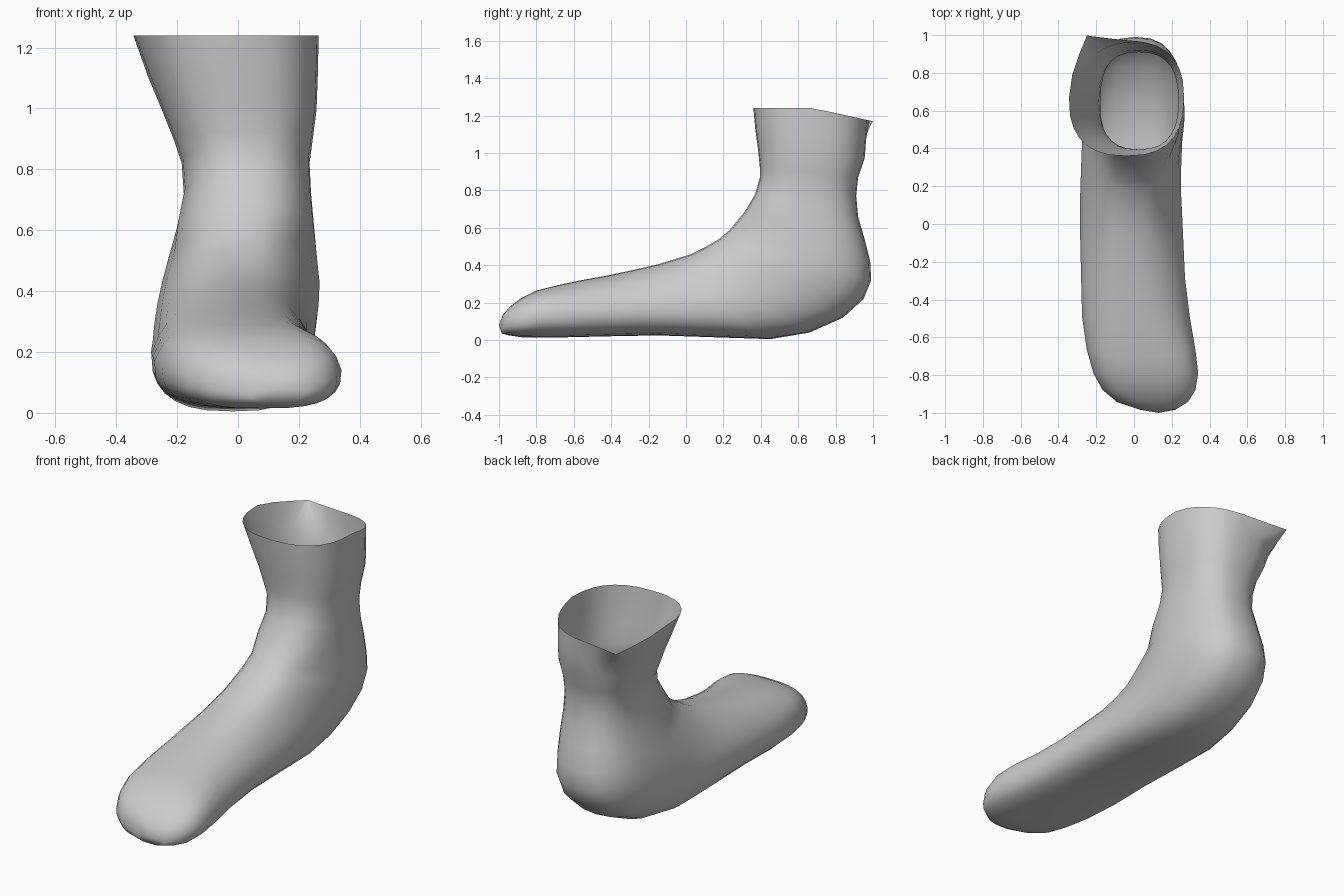
import bpy, bmesh
from math import sin, cos, pi, exp, copysign
from mathutils import Vector

cube = bpy.data.objects.get("Cube")
if cube:
    bpy.data.objects.remove(cube)

SEGMENTS = 28

# Cross-sections: front/top (y, z), back/bottom (y, z), x range
LEG = [
    ((.36, 1.24), (.97, 1.17), (-.345, .265)),
    ((.37, 1.13), (.965, 1.08), (-.295, .262)),
    ((.385, 1.02), (.955, .97), (-.25, .258)),
    ((.395, .92), (.92, .87), (-.21, .245)),
    ((.395, .87), (.91, .77), (-.185, .235)),
    ((.37, .78), (.92, .66), (-.178, .24)),
    ((.31, .68), (.955, .54), (-.2, .25)),
]
FOOT = [
    ((.23, .585), (.985, .42), (-.23, .26)),
    ((.17, .535), (.99, .32), (-.25, .268)),
    ((.1, .495), (.95, .22), (-.265, .265)),
    ((.03, .46), (.84, .12), (-.275, .255)),
    ((-.05, .435), (.66, .04), (-.28, .25)),
    ((-.15, .405), (.45, .005), (-.285, .25)),
    ((-.28, .375), (.15, .015), (-.285, .26)),
    ((-.42, .345), (-.15, .025), (-.28, .27)),
    ((-.56, .32), (-.42, .02), (-.275, .295)),
    ((-.7, .29), (-.63, .015), (-.25, .325)),
    ((-.8, .265), (-.78, .015), (-.215, .34)),
    ((-.88, .225), (-.88, .015), (-.165, .325)),
    ((-.94, .18), (-.945, .025), (-.09, .285)),
    ((-.98, .135), (-.985, .035), (.03, .22)),
]


def rounded(value, power):
    return copysign(abs(value) ** (2 / power), value)


def section(front, back, span, power, taper):
    """Rounded-box ring, narrowed towards its front/top by taper."""
    a, b = Vector((0, *front)), Vector((0, *back))
    middle, half = (a + b) / 2, (a - b) / 2
    centre, width = sum(span) / 2, (span[1] - span[0]) / 2
    points = []
    for i in range(SEGMENTS):
        angle = 2 * pi * i / SEGMENTS
        along = rounded(cos(angle), power)
        across = rounded(sin(angle), power) * (1 - taper * max(along, 0))
        points.append(middle + half * along + Vector((centre + width * across, 0, 0)))
    return points


rings = [section(*s, 2.5, 0) for s in LEG]
for i, s in enumerate(FOOT):
    rings.append(section(*s, 2.5 + .04 * i, .22 if i < 9 else .12))

# Pulled corner on the cuff, and the dent beneath it
corner = Vector((-.25, 1, 1.17))
for ring, pull in ((rings[0], 1), (rings[1], -.12)):
    nearest = min((p - corner).length for p in ring)
    for p in ring:
        weight = pull * exp(-(((p - corner).length - nearest) / .13) ** 2)
        p += (corner - p) * weight
for p in rings[0]:
    p.z = 1.24 - max(0, p.y - .68) * .22

# Skin the rings into one open shell with a closed toe
bm = bmesh.new()
loops = [[bm.verts.new(p) for p in ring] for ring in rings]
for upper, lower in zip(loops, loops[1:]):
    for i in range(SEGMENTS):
        j = (i + 1) % SEGMENTS
        bm.faces.new((upper[i], upper[j], lower[j], lower[i]))
tip = bm.verts.new((.13, -1, .08))
for i in range(SEGMENTS):
    bm.faces.new((loops[-1][i], loops[-1][(i + 1) % SEGMENTS], tip))
bmesh.ops.recalc_face_normals(bm, faces=bm.faces)
probe = min(bm.faces, key=lambda f: f.calc_center_median().y)
if probe.normal.y > 0:
    bmesh.ops.reverse_faces(bm, faces=bm.faces)

mesh = bpy.data.meshes.new("sock")
bm.to_mesh(mesh)
bm.free()
sock = bpy.data.objects.new("sock", mesh)
bpy.context.collection.objects.link(sock)

# Plain grey cloth
grey = bpy.data.materials.new("grey_cloth")
grey.use_nodes = True
colour = (.6, .6, .6, 1)
grey.diffuse_color = colour
grey.node_tree.nodes["Principled BSDF"].inputs["Base Color"].default_value = colour
mesh.materials.append(grey)

bpy.context.view_layer.objects.active = sock
sock.select_set(True)
bpy.ops.object.shade_smooth_by_angle(angle=pi / 3)
